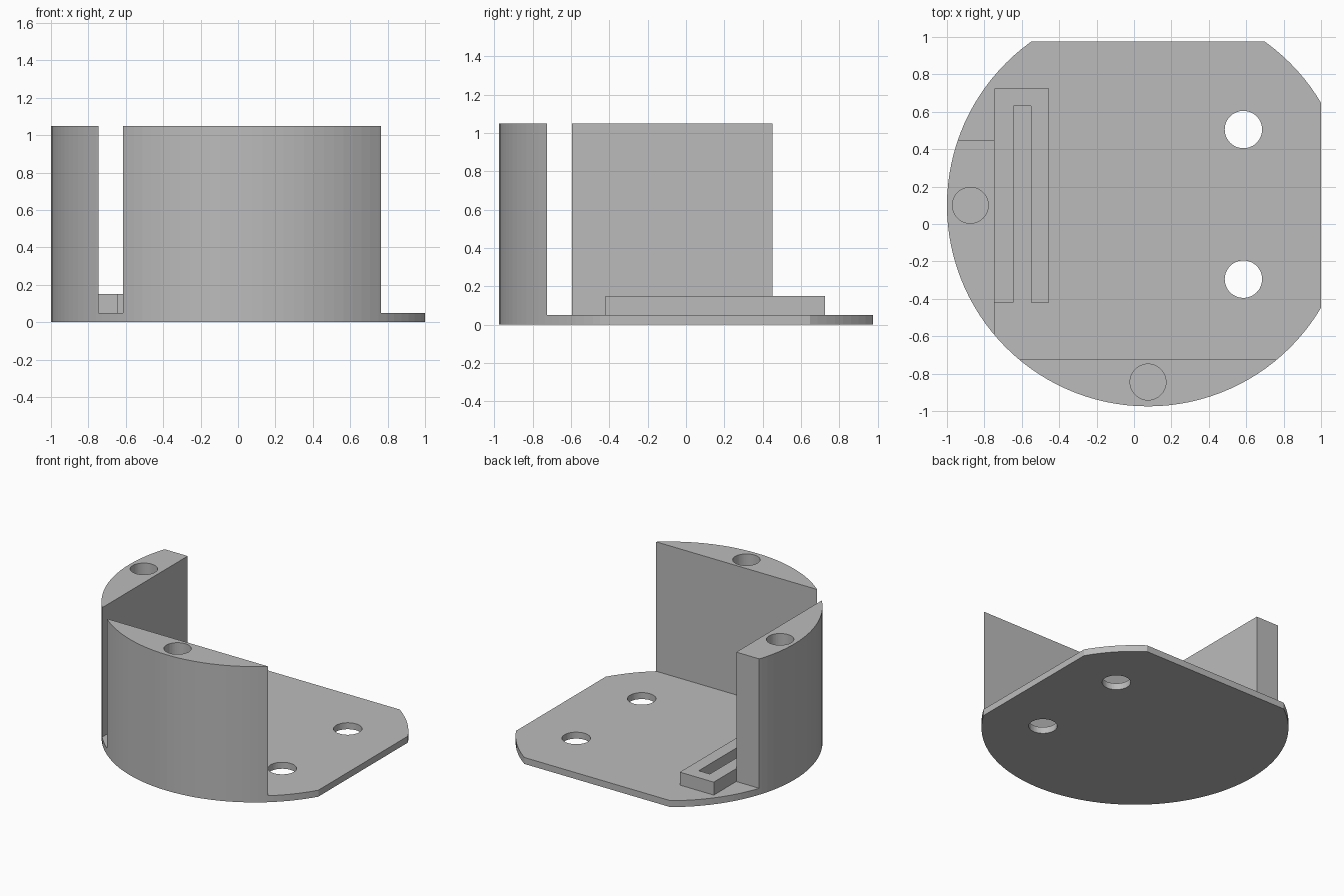
import bpy, bmesh, math

cube = bpy.data.objects.get("Cube")
if cube:
    bpy.data.objects.remove(cube, do_unlink=True)

grey = bpy.data.materials.new("light_grey")
grey.use_nodes = True
colour = (0.5, 0.5, 0.5, 1)
grey.diffuse_color = colour
grey.node_tree.nodes["Principled BSDF"].inputs["Base Color"].default_value = colour

BASE, TOP = 0.05, 1.05          # plate thickness and wall height
CX, CY, R = 0.075, 0.1, 1.075   # main circle


def prism(name, outline, z0, z1):
    """Extrude a flat outline from z0 to z1."""
    bm = bmesh.new()
    face = bm.faces.new([bm.verts.new((x, y, z0)) for x, y in outline])
    new = bmesh.ops.extrude_face_region(bm, geom=[face])["geom"]
    verts = [v for v in new if isinstance(v, bmesh.types.BMVert)]
    bmesh.ops.translate(bm, verts=verts, vec=(0, 0, z1 - z0))
    bmesh.ops.recalc_face_normals(bm, faces=bm.faces)
    mesh = bpy.data.meshes.new(name)
    bm.to_mesh(mesh)
    bm.free()
    mesh.materials.append(grey)
    obj = bpy.data.objects.new(name, mesh)
    bpy.context.collection.objects.link(obj)
    return obj


def circle(x, y, r, n):
    return [(x + r * math.cos(math.tau * i / n), y + r * math.sin(math.tau * i / n))
            for i in range(n)]


def rect(x0, y0, x1, y1):
    return [(x0, y0), (x1, y0), (x1, y1), (x0, y1)]


def cut(target, cutter):
    """Subtract the cutter, then delete it."""
    mod = target.modifiers.new("cut", 'BOOLEAN')
    mod.operation = 'DIFFERENCE'
    mod.solver = 'EXACT'
    mod.object = cutter
    bpy.context.view_layer.objects.active = target
    bpy.ops.object.modifier_apply(modifier=mod.name)
    bpy.data.objects.remove(cutter, do_unlink=True)


# Round body: plate and two curved walls carved from one cylinder
body = prism("base_with_walls", circle(CX, CY, R, 120), 0, TOP)
cut(body, prism("side_trim", rect(1, -2, 2, 2), -1, 2))
cut(body, prism("back_trim", rect(-2, 0.975, 2, 2), -1, 2))
cut(body, prism("room_cutter", [(-0.745, -0.725), (2, -0.725), (2, 2),
                                (-2, 2), (-2, 0.45), (-0.745, 0.45)], BASE, 2))

# Through holes in the plate
for y in (0.505, -0.295):
    cut(body, prism("plate_drill", circle(0.585, y, 0.1, 48), -1, 0.5))

# Blind holes down the walls
for x, y in ((-0.875, CY), (CX, -0.845)):
    cut(body, prism("wall_drill", circle(x, y, 0.096, 48), BASE, 2))

# U-shaped bracket, open towards the front
prism("slot_bracket", [(-0.745, -0.42), (-0.645, -0.42), (-0.645, 0.63), (-0.55, 0.63),
                       (-0.55, -0.42), (-0.455, -0.42), (-0.455, 0.725), (-0.745, 0.725)],
      BASE, 0.15)
